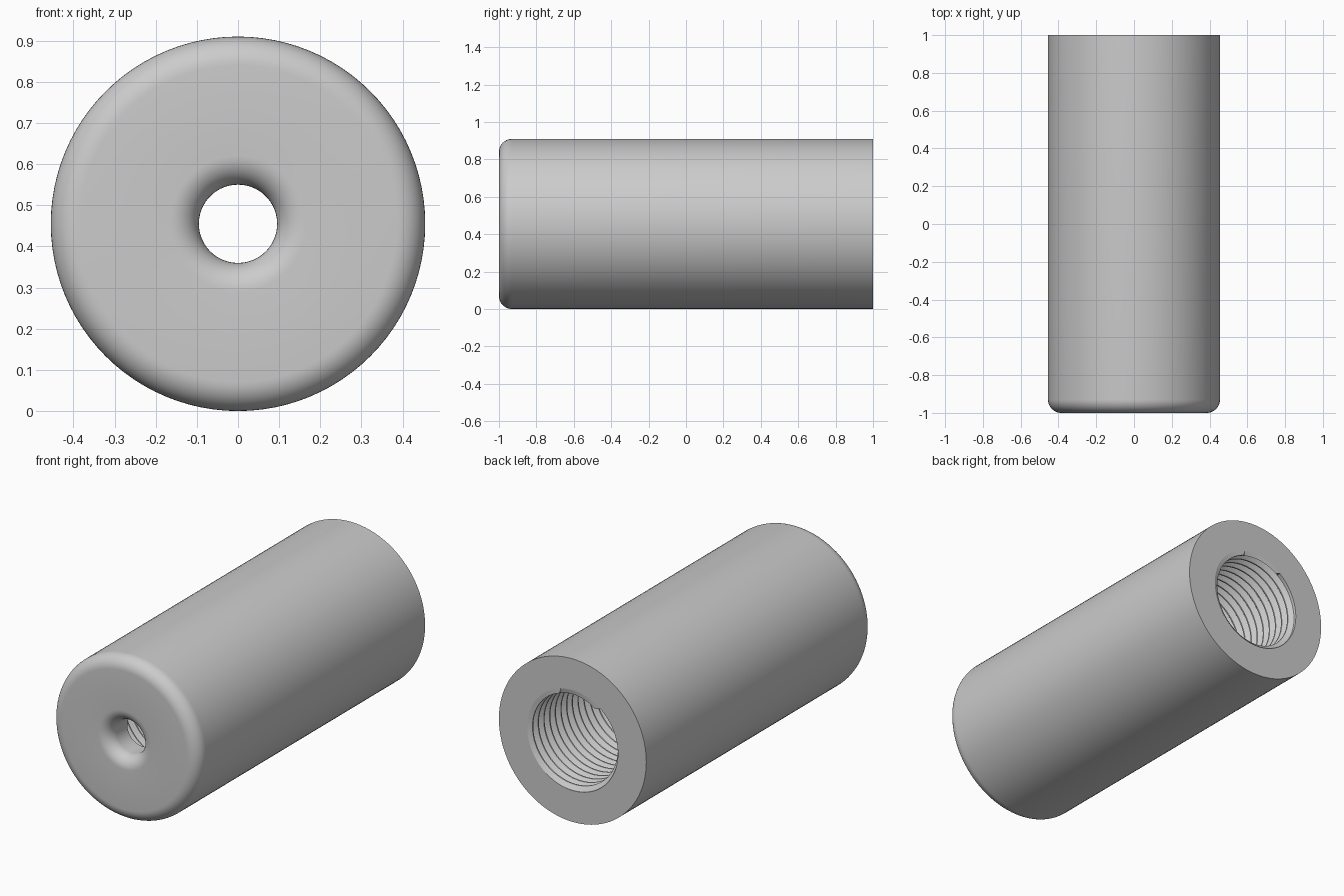
import bpy, bmesh
from math import sin, cos, pi, radians

if "Cube" in bpy.data.objects:
    bpy.data.objects.remove(bpy.data.objects["Cube"], do_unlink=True)

SEG = 96
R, HOLE, FILLET = 0.455, 0.095, 0.07      # outer radius, front hole, rounded edges
ROOT, CREST, PITCH = 0.28, 0.255, 0.05    # threaded bore
FLOOR, END = -0.84, 1.0                   # bore floor and open end

grey = bpy.data.materials.new("plain grey")
grey.use_nodes = True
grey.diffuse_color = (0.6, 0.6, 0.6, 1)
grey.node_tree.nodes["Principled BSDF"].inputs["Base Color"].default_value = (0.6, 0.6, 0.6, 1)


def arc(radius, start, end, steps=10):
    """Quarter round tangent to the front face, as (radius, y) points."""
    angles = [start + (end - start) * i / steps for i in range(steps + 1)]
    return [(radius + FILLET * cos(a), -1 + FILLET + FILLET * sin(a)) for a in angles]


def lathe(name, rows):
    """Join rows of (radius, y) functions of the turn fraction into a surface about the y axis."""
    bm = bmesh.new()
    rings = []
    for row in rows:
        ring = []
        for i in range(SEG):
            t = i / SEG
            r, y = row(t)
            ring.append(bm.verts.new((r * cos(2 * pi * t), y, R + r * sin(2 * pi * t))))
        rings.append(ring)
    for a, b in zip(rings, rings[1:]):
        for i in range(SEG):
            j = (i + 1) % SEG
            bm.faces.new((a[i], a[j], b[j], b[i]))
    bmesh.ops.remove_doubles(bm, verts=bm.verts, dist=1e-5)
    bmesh.ops.dissolve_degenerate(bm, dist=1e-5, edges=bm.edges)
    bmesh.ops.recalc_face_normals(bm, faces=bm.faces)
    mesh = bpy.data.meshes.new(name)
    bm.to_mesh(mesh)
    bm.free()
    mesh.materials.append(grey)
    obj = bpy.data.objects.new(name, mesh)
    bpy.context.collection.objects.link(obj)
    bpy.ops.object.select_all(action="DESELECT")
    obj.select_set(True)
    bpy.context.view_layer.objects.active = obj
    bpy.ops.object.shade_smooth_by_angle(angle=radians(30))
    return obj


def thread_row(turn, part, radius):
    """A helical row of the thread, held within the bore."""
    def row(t):
        y = FLOOR + PITCH * (turn + part + t)
        return (radius, y) if FLOOR < y < END else (ROOT, min(max(y, FLOOR), END))
    return row


# Wall: bore floor, front hole, rounded front, outside and back rim in one closed profile
profile = [(ROOT, FLOOR), (HOLE, FLOOR)]
profile += arc(HOLE + FILLET, pi, 1.5 * pi)
profile += arc(R - FILLET, -pi / 2, 0)
profile += [(R, END), (ROOT, END)]

# Thread: sharp V-shaped ridges wound along the bore
turns = int((END - FLOOR) / PITCH) + 2
section = [(0.0, ROOT), (0.1, ROOT), (0.45, CREST), (0.6, CREST)]
thread = [thread_row(k, part, radius) for k in range(-1, turns) for part, radius in section]

lathe("threaded_sleeve", [lambda t, p=p: p for p in profile + [(ROOT, FLOOR)]][:-1] )

# The winding needs its seam joined one turn further on
bm = bmesh.new()
columns = []
for i in range(SEG + 1):
    column = []
    for row in thread:
        r, y = row(i / SEG)
        a = 2 * pi * i / SEG
        column.append(bm.verts.new((r * cos(a), y, R + r * sin(a))))
    columns.append(column)
for a, b in zip(columns, columns[1:]):
    for k in range(len(thread) - 1):
        bm.faces.new((a[k], a[k + 1], b[k + 1], b[k]))
bmesh.ops.dissolve_degenerate(bm, dist=1e-5, edges=bm.edges)
bmesh.ops.remove_doubles(bm, verts=bm.verts, dist=1e-5)
mesh = bpy.data.meshes.new("bore_thread")
bm.to_mesh(mesh)
bm.free()
mesh.materials.append(grey)
bore = bpy.data.objects.new("bore_thread", mesh)
bpy.context.collection.objects.link(bore)
bpy.ops.object.select_all(action="DESELECT")
bore.select_set(True)
bpy.context.view_layer.objects.active = bore
bpy.ops.object.shade_smooth_by_angle(angle=radians(25))
